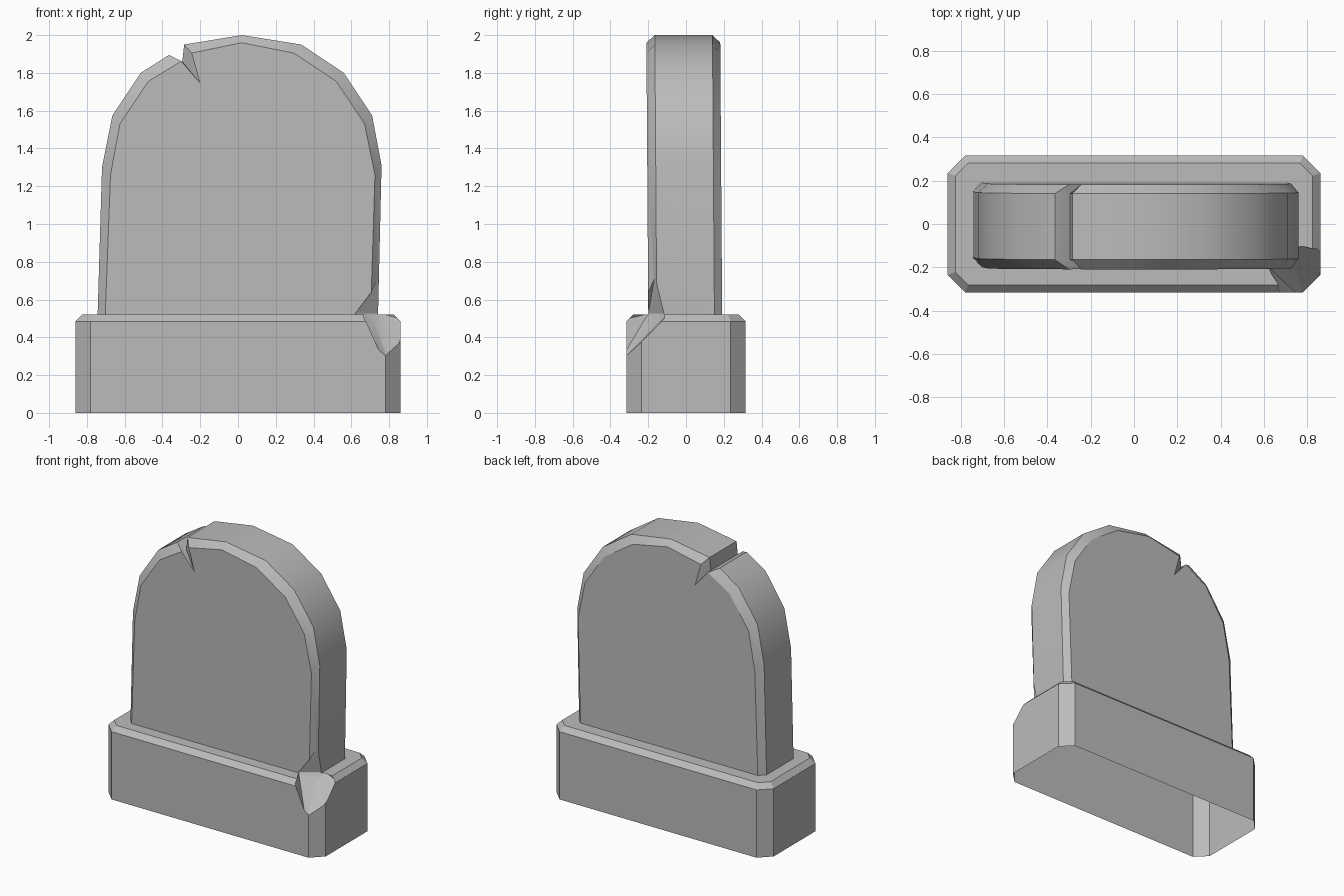
import bpy
import bmesh
from math import radians
from mathutils import Vector

if "Cube" in bpy.data.objects:
    bpy.data.objects.remove(bpy.data.objects["Cube"], do_unlink=True)

stone = bpy.data.materials.new("grey stone")
stone.use_nodes = True
GREY = (0.5, 0.5, 0.5, 1)
stone.diffuse_color = GREY
stone.node_tree.nodes["Principled BSDF"].inputs["Base Color"].default_value = GREY


def add_object(name, bm):
    bmesh.ops.recalc_face_normals(bm, faces=bm.faces)
    mesh = bpy.data.meshes.new(name)
    bm.to_mesh(mesh)
    bm.free()
    mesh.materials.append(stone)
    obj = bpy.data.objects.new(name, mesh)
    bpy.context.collection.objects.link(obj)
    return obj


def loft(name, rings):
    """Skin a stack of matching closed rings and cap both ends."""
    bm = bmesh.new()
    loops = [[bm.verts.new(p) for p in ring] for ring in rings]
    for a, b in zip(loops, loops[1:]):
        for i in range(len(a)):
            j = (i + 1) % len(a)
            bm.faces.new((a[i], a[j], b[j], b[i]))
    bm.faces.new(loops[0])
    bm.faces.new(loops[-1])
    return add_object(name, bm)


# Plinth: long block with cut corners and a bevelled top
def octagon(inset, z):
    x, y, c = 0.86 - inset, 0.316 - inset, 0.08 - inset * 0.6
    half = [(x, -y + c), (x, y - c), (x - c, y), (c - x, y)]
    return [(s * px, s * py, z) for s in (1, -1) for px, py in half]


plinth = loft("plinth", [octagon(0, 0), octagon(0, 0.485), octagon(0.035, 0.52)])

# Headstone: arched slab with a notch in its rim and bevelled faces
rim = [(-0.745, 0.46), (-0.72, 1.3), (-0.665, 1.575), (-0.515, 1.8), (-0.365, 1.895),
       (-0.295, 1.86), (-0.285, 1.95), (0.02, 2.0), (0.335, 1.95), (0.56, 1.8),
       (0.71, 1.575), (0.76, 1.31), (0.74, 0.46)]
face = [(-0.705, 0.46), (-0.675, 1.26), (-0.625, 1.53), (-0.475, 1.755), (-0.3, 1.862),
        (-0.2, 1.745), (-0.245, 1.905), (0.02, 1.96), (0.295, 1.905), (0.52, 1.755),
        (0.67, 1.53), (0.725, 1.26), (0.7, 0.46)]


def slab_ring(outline, y):
    return [(x, y + 0.007 * (2 - z), z) for x, z in outline]


headstone = loft("headstone", [slab_ring(face, -0.21), slab_ring(rim, -0.165),
                               slab_ring(rim, 0.14), slab_ring(face, 0.181)])

# Chip knocked out of the front left corner of both stones
valley = Vector((0.72, -0.15, 0.485))
breaks = [(0.78, -0.315, 0.305), (0.86, -0.24, 0.41), (0.86, -0.13, 0.485), (0.7, -0.315, 0.485)]
points = [valley + (Vector(p) - valley) * 1.3 for p in breaks]
points += [valley, (0.62, -0.2, 0.525), (0.745, -0.165, 0.72), (0.765, -0.1, 0.525), (0.95, -0.42, 0.6)]
bm = bmesh.new()
for p in points:
    bm.verts.new(p)
bmesh.ops.convex_hull(bm, input=bm.verts)
cutter = add_object("chip_cutter", bm)
cutter.hide_render = True

for obj in (plinth, headstone):
    mod = obj.modifiers.new("chip", "BOOLEAN")
    mod.operation = "DIFFERENCE"
    mod.solver = "EXACT"
    mod.object = cutter
    bpy.ops.object.select_all(action="DESELECT")
    bpy.context.view_layer.objects.active = obj
    obj.select_set(True)
    bpy.ops.object.modifier_apply(modifier=mod.name)
    bpy.ops.object.shade_smooth_by_angle(angle=radians(30))
bpy.data.objects.remove(cutter, do_unlink=True)

# The plinth is hollow underneath
bm = bmesh.new()
bm.from_mesh(plinth.data)
under = [f for f in bm.faces if f.calc_center_median().z < 0.001]
bmesh.ops.delete(bm, geom=under, context="FACES")
bm.to_mesh(plinth.data)
bm.free()
